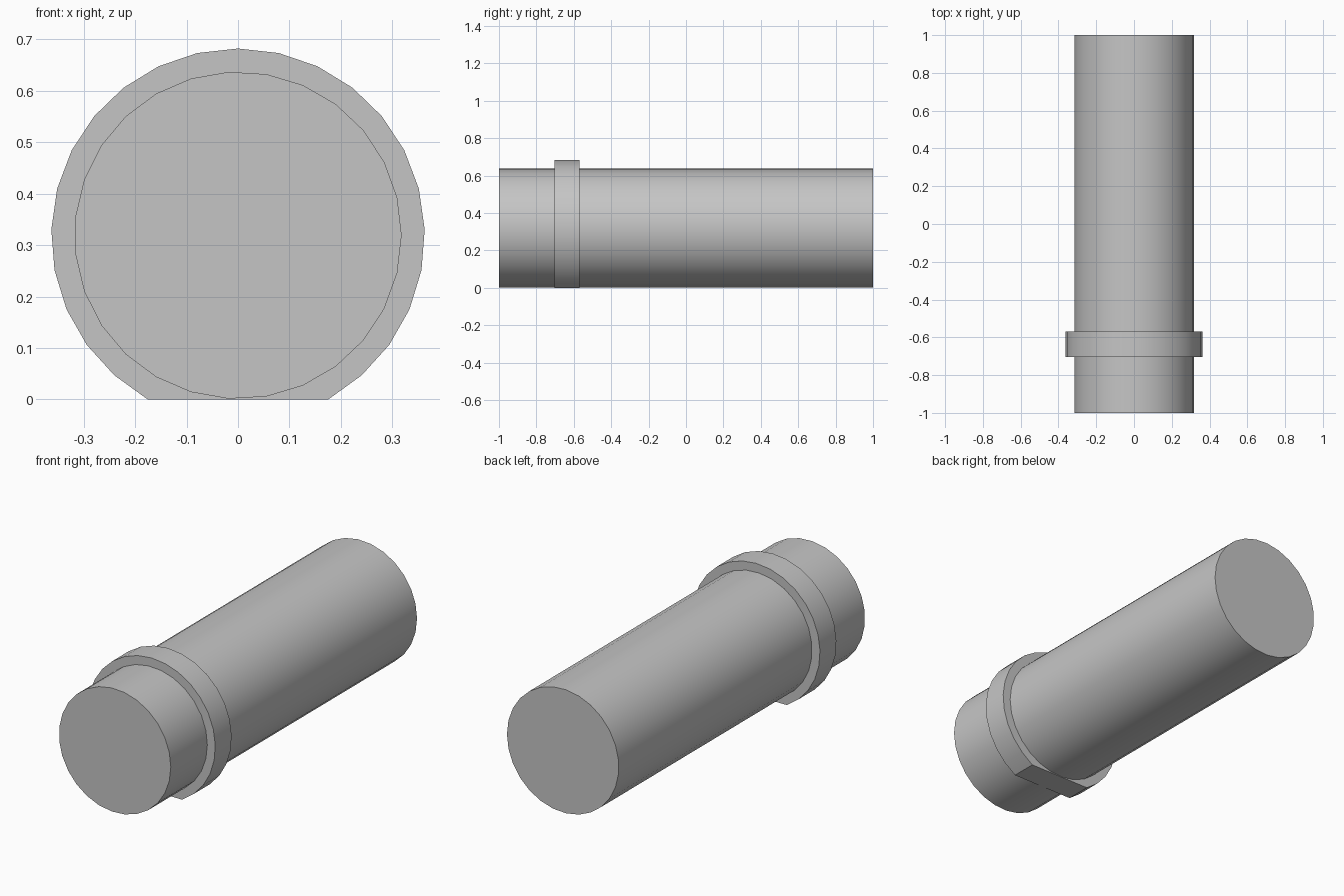
import bpy, bmesh
from math import sin, cos, radians, pi

cube = bpy.data.objects.get("Cube")
if cube:
    bpy.data.objects.remove(cube, do_unlink=True)

grey = bpy.data.materials.new("plain_grey")
grey.use_nodes = True
colour = (0.56, 0.56, 0.56, 1)
grey.diffuse_color = colour
grey.node_tree.nodes["Principled BSDF"].inputs["Base Color"].default_value = colour

AXIS_Z = 0.319


def extrude_along_y(name, outline, y_front, y_back):
    """Closed prism from an (x, z) outline, swept from front to back."""
    bm = bmesh.new()
    front = bm.faces.new([bm.verts.new((x, y_front, z)) for x, z in outline])
    swept = bmesh.ops.extrude_face_region(bm, geom=[front], use_keep_orig=True)
    moved = [v for v in swept["geom"] if isinstance(v, bmesh.types.BMVert)]
    bmesh.ops.translate(bm, verts=moved, vec=(0, y_back - y_front, 0))
    bmesh.ops.recalc_face_normals(bm, faces=bm.faces)
    mesh = bpy.data.meshes.new(name)
    bm.to_mesh(mesh)
    bm.free()
    mesh.materials.append(grey)
    obj = bpy.data.objects.new(name, mesh)
    bpy.context.collection.objects.link(obj)
    bpy.ops.object.select_all(action="DESELECT")
    obj.select_set(True)
    bpy.context.view_layer.objects.active = obj
    bpy.ops.object.shade_smooth_by_angle(angle=radians(25))
    return obj


# Long round pipe with closed ends
SIDES, PIPE_R = 27, 0.318
pipe = [(PIPE_R * cos(2 * pi * i / SIDES), AXIS_Z + PIPE_R * sin(2 * pi * i / SIDES))
        for i in range(SIDES)]
extrude_along_y("pipe", pipe, -1, 1)

# Collar: an arc round the pipe, closed by a flat foot on the ground
STEPS, COLLAR_R, HALF_ARC = 24, 0.363, radians(151.1)
angles = [HALF_ARC * (2 * i / STEPS - 1) for i in range(STEPS + 1)]
collar = [(COLLAR_R * sin(a), max(0, AXIS_Z + COLLAR_R * cos(a))) for a in angles]
collar[0] = (collar[0][0], 0)
collar[-1] = (collar[-1][0], 0)
extrude_along_y("collar", collar, -0.703, -0.57)
